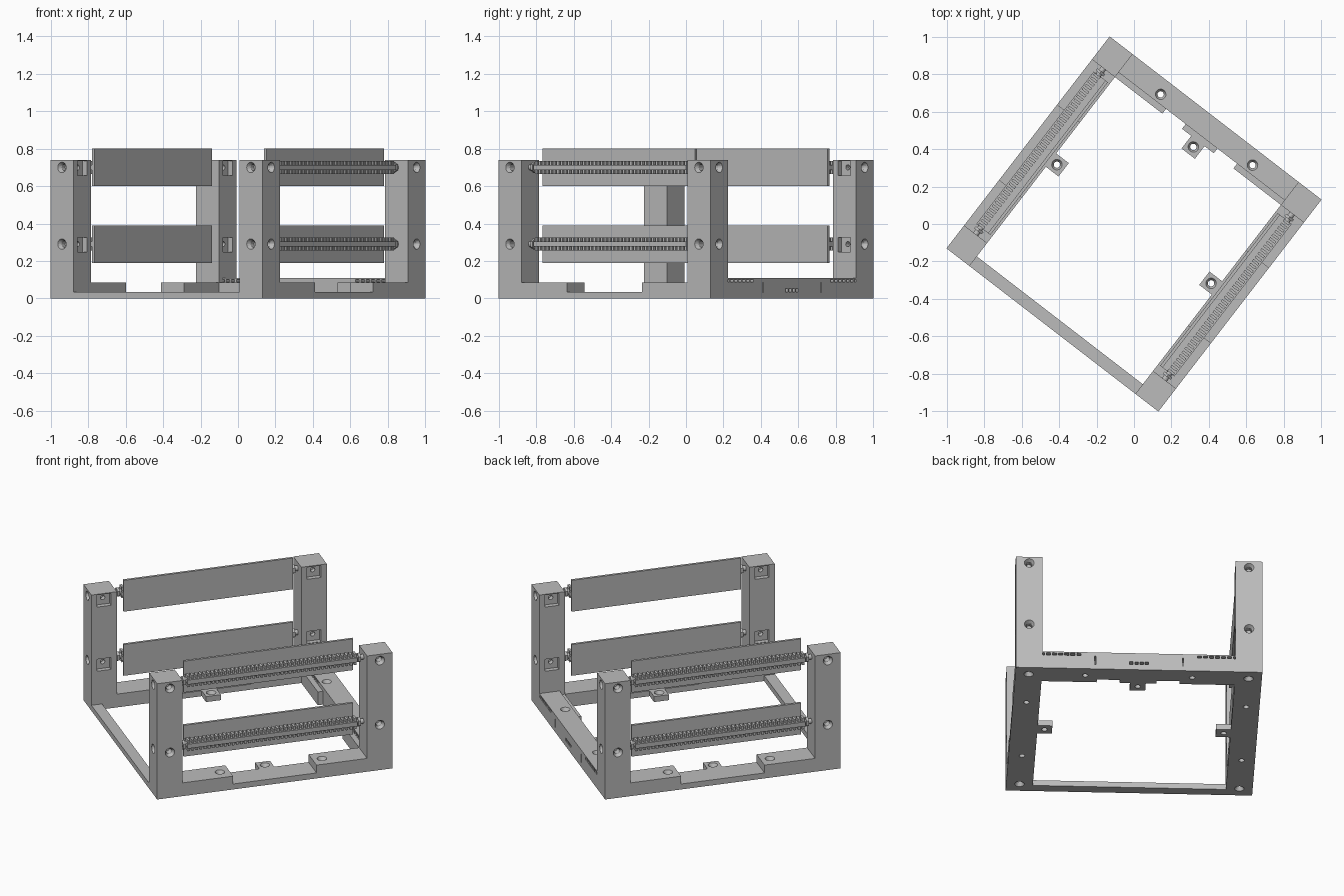
import bpy, bmesh, math
from mathutils import Matrix, Vector

cube = bpy.data.objects.get("Cube")
if cube:
    bpy.data.objects.remove(cube)

H = 0.715                       # half side of the square frame
P = 0.155                       # post width
IN = H - P                      # inner side of the frame
TURN = Matrix.Rotation(math.radians(-37.6), 4, 'Z')
LEVELS = (0.29, 0.70)           # heights of the two roller rows

grey = bpy.data.materials.new("plain_grey")
grey.use_nodes = True
colour = (0.5, 0.5, 0.5, 1)
grey.diffuse_color = colour
grey.node_tree.nodes["Principled BSDF"].inputs["Base Color"].default_value = colour


def box(bm, x0, x1, y0, y1, z0, z1):
    m = Matrix.Translation(((x0 + x1) / 2, (y0 + y1) / 2, (z0 + z1) / 2))
    m = m @ Matrix.Diagonal((abs(x1 - x0), abs(y1 - y0), abs(z1 - z0), 1))
    bmesh.ops.create_cube(bm, size=1, matrix=m)


def rod(bm, start, end, r1, r2=None, sides=16):
    a, b = Vector(start), Vector(end)
    d = b - a
    m = Matrix.Translation((a + b) / 2) @ d.to_track_quat('Z', 'Y').to_matrix().to_4x4()
    bmesh.ops.create_cone(bm, cap_ends=True, segments=sides, radius1=r1,
                          radius2=r1 if r2 is None else r2, depth=d.length, matrix=m)


def screw_hole(bm, mouth, inward, depth):
    """Countersunk hole starting at a surface point."""
    a, d = Vector(mouth), Vector(inward)
    rod(bm, a - d * 0.01, a + d * 0.02, 0.034, 0.017)
    rod(bm, a + d * 0.01, a + d * depth, 0.017)


def make(name, bm):
    me = bpy.data.meshes.new(name)
    bm.to_mesh(me)
    bm.free()
    ob = bpy.data.objects.new(name, me)
    bpy.context.collection.objects.link(ob)
    return ob


def finish(name, bm, cut=None):
    """Create the part, carve it with the cutter, colour and turn it."""
    ob = make(name, bm)
    if cut is not None:
        cutter = make("cutter", cut)
        mod = ob.modifiers.new("carve", 'BOOLEAN')
        mod.operation, mod.solver, mod.object = 'DIFFERENCE', 'EXACT', cutter
        mod.use_self = True
        deps = bpy.context.evaluated_depsgraph_get()
        carved = bpy.data.meshes.new_from_object(ob.evaluated_get(deps))
        ob.modifiers.clear()
        ob.data = carved
        bpy.data.objects.remove(cutter)
    ob.data.materials.clear()
    ob.data.materials.append(grey)
    ob.data.transform(TURN)
    return ob


# corner posts: outer screw holes, square nut pockets on the inside
for sx, side in ((1, "left"), (-1, "right")):
    for sy, end in ((1, "back"), (-1, "front")):
        bm, cut = bmesh.new(), bmesh.new()
        box(bm, sx * IN, sx * H, sy * IN, sy * H, 0, 0.74)
        mid = H - P / 2
        for z in LEVELS:
            screw_hole(cut, (sx * H, sy * mid, z), (-sx, 0, 0), 0.06)
            screw_hole(cut, (sx * mid, sy * H, z), (0, -sy, 0), 0.05)
            box(cut, sx * (IN - 0.01), sx * (IN + 0.03),
                sy * (mid - 0.042), sy * (mid + 0.042), z - 0.042, z + 0.034)
            rod(cut, (sx * (IN + 0.02), sy * mid, z), (sx * (IN + 0.06), sy * mid, z), 0.014)
        screw_hole(cut, (sx * mid, sy * mid, 0), (0, 0, 1), 0.06)
        finish(f"{end}_{side}_post", bm, cut)

# side rails: low middle, raised pads by the posts, small screw tabs
for sx, side in ((1, "left"), (-1, "right")):
    bm = bmesh.new()
    box(bm, sx * IN, sx * H, -0.253, 0.253, 0, 0.035)
    finish(f"{side}_rail", bm)
    for sy, end in ((1, "back"), (-1, "front")):
        bm, cut = bmesh.new(), bmesh.new()
        box(bm, sx * IN, sx * H, sy * 0.253, sy * IN, 0, 0.085)
        screw_hole(cut, (sx * 0.637, sy * 0.31, 0.085), (0, 0, -1), 0.1)
        finish(f"{end}_{side}_pad", bm, cut)
    bm, cut = bmesh.new(), bmesh.new()
    box(bm, sx * 0.475, sx * IN, -0.045, 0.045, 0, 0.035)
    screw_hole(cut, (sx * 0.52, 0, 0.035), (0, 0, -1), 0.05)
    finish(f"{side}_tab", bm, cut)

# front bar
bm = bmesh.new()
box(bm, -IN, IN, -H, -0.65, 0, 0.035)
finish("front_bar", bm)

# back bar with vent rows, slits and screw holes
bm, cut = bmesh.new(), bmesh.new()
box(bm, -IN, IN, 0.592, H, 0, 0.11)
for s in (-1, 1):
    for i in range(7):
        x = s * (0.35 + i * 0.035)
        box(cut, x - 0.012, x + 0.012, 0.55, H + 0.02, 0.087, 0.102)
    box(cut, s * 0.25, s * 0.258, H - 0.05, H + 0.02, 0.03, 0.085)
    screw_hole(cut, (s * 0.31, 0.636, 0.11), (0, 0, -1), 0.13)
for i in range(4):
    x = (i - 1.5) * 0.03
    box(cut, x - 0.01, x + 0.01, H - 0.05, H + 0.02, 0.035, 0.053)
finish("back_bar", bm, cut)

# ledges and tab on the inside of the back bar
bm = bmesh.new()
for s in (-1, 1):
    box(bm, s * 0.24, s * IN, IN, 0.592, 0, 0.085)
box(bm, -0.107, 0.107, IN, 0.592, 0, 0.035)
finish("back_ledges", bm)
bm, cut = bmesh.new(), bmesh.new()
box(bm, -0.045, 0.045, 0.475, IN, 0, 0.035)
screw_hole(cut, (0, 0.52, 0.035), (0, 0, -1), 0.05)
finish("back_tab", bm, cut)

# panels with toothed bars on their outer side and axles into the posts
for sx, side in ((1, "left"), (-1, "right")):
    for z, row in zip(LEVELS, ("lower", "upper")):
        bm = bmesh.new()
        box(bm, sx * 0.573, sx * 0.589, -0.515, 0.515, z - 0.10, z + 0.10)
        finish(f"{row}_{side}_panel", bm)

        bm = bmesh.new()
        box(bm, sx * 0.589, sx * 0.668, -0.515, 0.515, z - 0.014, z + 0.014)
        finish(f"{row}_{side}_toothed_bar", bm)
        bm = bmesh.new()
        count = 42
        for i in range(count):
            y = -0.505 + 1.01 * i / (count - 1)
            box(bm, sx * 0.62, sx * 0.66, y - 0.007, y + 0.007, z - 0.035, z + 0.035)
        finish(f"{row}_{side}_teeth", bm)

        bm = bmesh.new()
        for s in (-1, 1):
            rod(bm, (sx * 0.637, s * 0.51, z), (sx * 0.637, s * 0.575, z), 0.016)
            rod(bm, (sx * 0.637, s * 0.525, z), (sx * 0.637, s * 0.54, z), 0.03, sides=6)
        finish(f"{row}_{side}_axles", bm)
